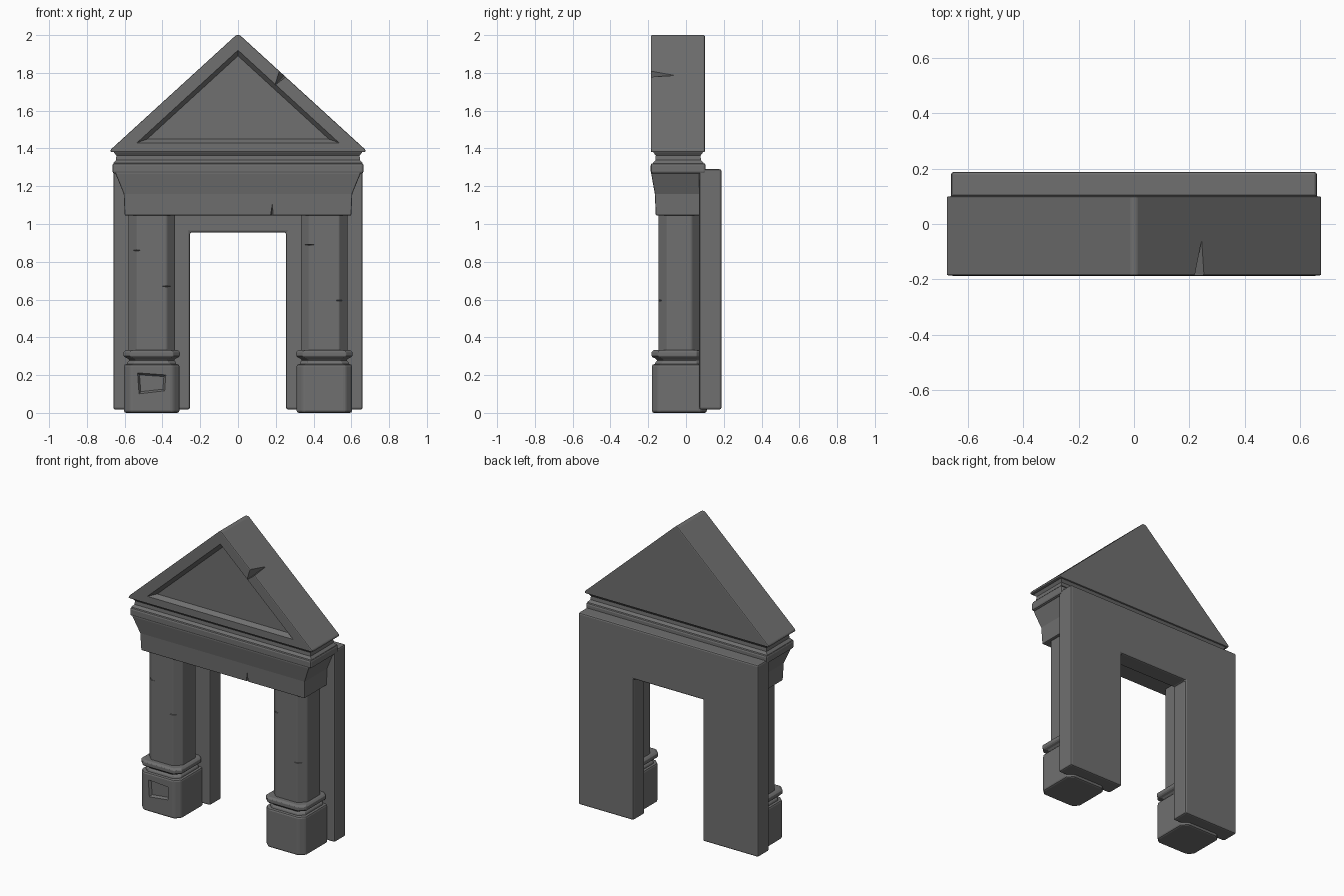
import bpy, bmesh

if "Cube" in bpy.data.objects:
    bpy.data.objects.remove(bpy.data.objects["Cube"])

stone = bpy.data.materials.new("dark_stone")
stone.diffuse_color = (0.16, 0.16, 0.16, 1)
stone.use_nodes = True
stone.node_tree.nodes["Principled BSDF"].inputs["Base Color"].default_value = stone.diffuse_color


def finish(name, bm, bevel=0.0):
    bmesh.ops.recalc_face_normals(bm, faces=bm.faces)
    me = bpy.data.meshes.new(name)
    bm.to_mesh(me)
    bm.free()
    me.materials.append(stone)
    ob = bpy.data.objects.new(name, me)
    bpy.context.collection.objects.link(ob)
    if bevel:
        m = ob.modifiers.new("Bevel", 'BEVEL')
        m.width, m.segments, m.limit_method = bevel, 2, 'ANGLE'
    return ob


def loft(name, rings, bevel=0.0):
    """Skin a stack of equal-length point loops and cap both ends."""
    bm = bmesh.new()
    vs = [[bm.verts.new(p) for p in r] for r in rings]
    n = len(vs[0])
    for a, b in zip(vs, vs[1:]):
        for i in range(n):
            j = (i + 1) % n
            bm.faces.new((a[i], a[j], b[j], b[i]))
    bm.faces.new(vs[0])
    bm.faces.new(vs[-1])
    return finish(name, bm, bevel)


def prism(name, pts, y0, y1, bevel):
    return loft(name, [[(x, y, z) for x, z in pts] for y in (y0, y1)], bevel)


def ring(cx, hx, y0, y1, z, c=0.0):
    """Horizontal rectangle, optionally with chamfered corners."""
    a, b = cx - hx, cx + hx
    if not c:
        return [(a, y0, z), (b, y0, z), (b, y1, z), (a, y1, z)]
    return [(a + c, y0, z), (b - c, y0, z), (b, y0 + c, z), (b, y1 - c, z),
            (b - c, y1, z), (a + c, y1, z), (a, y1 - c, z), (a, y0 + c, z)]


def cut(ob, pts):
    """Carve the convex hull of pts out of ob."""
    bm = bmesh.new()
    for p in pts:
        bm.verts.new(p)
    r = bmesh.ops.convex_hull(bm, input=bm.verts)
    junk = {v for v in r["geom_interior"] if isinstance(v, bmesh.types.BMVert)}
    bmesh.ops.delete(bm, geom=list(junk), context='VERTS')
    c = finish("cutter", bm)
    c.hide_render = True
    m = ob.modifiers.new("Cut", 'BOOLEAN')
    m.operation, m.solver, m.object = 'DIFFERENCE', 'EXACT', c
    # bake the result and drop the cutter
    dg = bpy.context.evaluated_depsgraph_get()
    me = bpy.data.meshes.new_from_object(ob.evaluated_get(dg))
    ob.modifiers.clear()
    ob.data = me
    bpy.data.objects.remove(c)


# Back wall with doorway
half = [(0.255, 0.955), (0.255, 0.018), (0.66, 0.018), (0.66, 1.29)]
prism("back_wall", half + [(-x, z) for x, z in reversed(half)], 0.07, 0.188, 0.01)

# Columns: chamfered plinth, base moulding, octagonal shaft
CX = 0.457
for s, side in ((-1, "left"), (1, "right")):
    cx = s * CX
    plinth = loft(side + "_plinth", [ring(cx, 0.147, -0.181, 0.11, z, 0.035)
                                     for z in (0.0, 0.258)], 0.012)
    prof = [(0.25, 0.132), (0.268, 0.128), (0.278, 0.118), (0.288, 0.128),
            (0.294, 0.142), (0.302, 0.149), (0.322, 0.149), (0.332, 0.138)]
    loft(side + "_base_moulding",
         [ring(cx, h, -0.034 - h, 0.09, z, 0.035) for z, h in prof], 0.003)
    shaft = loft(side + "_shaft", [ring(cx, 0.124, -0.145, 0.075, z, 0.045)
                                   for z in (0.31, 1.07)], 0.006)
    # Chips along the front edges of the shaft
    chips = ((-1, 0.86), (1, 0.67)) if s < 0 else ((-1, 0.89), (1, 0.595))
    for e, z in chips:
        ex = cx + e * 0.08
        cut(shaft, [(ex + e * 0.02, -0.165, z + 0.01),
                    (ex + e * 0.02, -0.165, z - 0.01),
                    (ex - e * 0.035, -0.15, z), (ex + e * 0.05, -0.11, z),
                    (ex, -0.13, z)])
    # Irregular sunken panel on one plinth
    if s < 0:
        panel = [(-0.532, 0.212), (-0.382, 0.201), (-0.388, 0.117), (-0.524, 0.101)]
        mx, mz = -0.457, 0.158
        cut(plinth, [(x, y, z) for y in (-0.22, -0.181) for x, z in panel] +
            [(mx + (x - mx) * 0.86, -0.165, mz + (z - mz) * 0.8) for x, z in panel])

# Entablature: flaring lintel and crown band
lintel = loft("lintel", [ring(0, 0.6, -0.16, 0.1, 1.045),
                         ring(0, 0.605, -0.165, 0.1, 1.16),
                         ring(0, 0.648, -0.184, 0.1, 1.265),
                         ring(0, 0.648, -0.184, 0.1, 1.29)], 0.006)
cut(lintel, [(0.165, -0.2, 1.03), (0.198, -0.2, 1.03), (0.184, -0.18, 1.13),
             (0.175, -0.11, 1.03)])
loft("crown_band", [ring(0, 0.665, -0.187, 0.104, z) for z in (1.267, 1.322)], 0.012)
neck = [(1.31, 0.0), (1.325, 0.003), (1.338, 0.016), (1.362, 0.018),
        (1.378, 0.006), (1.392, 0.0)]
loft("neck_moulding", [ring(0, 0.662 - d, -0.178 + d, 0.095 - d, z)
                       for z, d in neck])

# Pediment with sunken triangular field and a crack in the right rake
ped = prism("pediment", [(-0.675, 1.38), (0.675, 1.38), (0.675, 1.393),
                         (0.01, 2.0), (-0.01, 2.0), (-0.675, 1.393)],
            -0.186, 0.1, 0.01)
outer = [(-0.535, 1.43), (0.535, 1.43), (0, 1.92)]
inner = [(-0.482, 1.449), (0.482, 1.449), (0, 1.89)]
cut(ped, [(x, y, z) for y in (-0.24, -0.186) for x, z in outer] +
    [(x, -0.158, z) for x, z in inner])
cut(ped, [(0.222, -0.2, 1.83), (0.268, -0.2, 1.79), (0.19, -0.2, 1.73),
          (0.208, -0.165, 1.745), (0.243, -0.06, 1.785), (0.247, -0.06, 1.79)])
